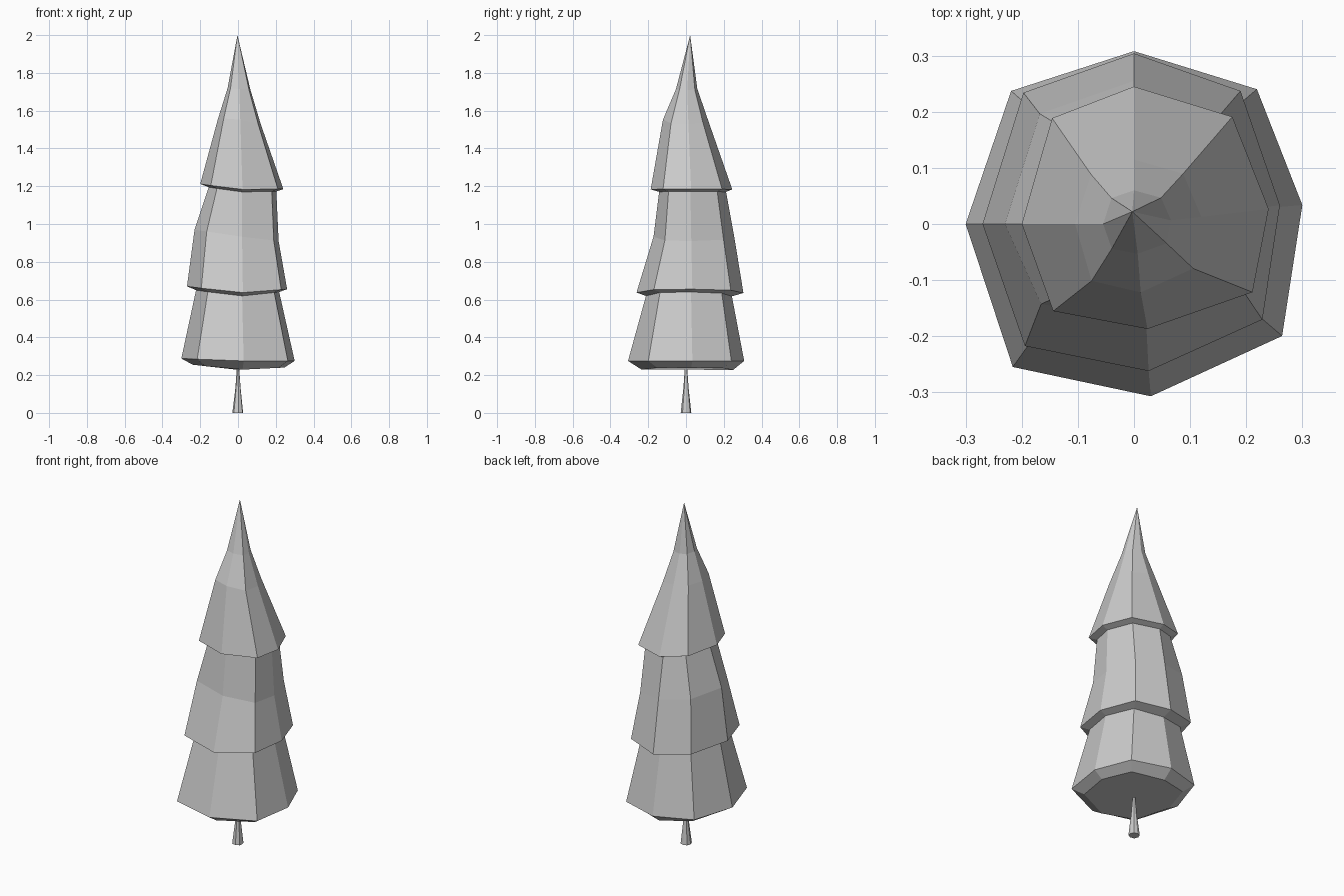
import bpy, bmesh

if "Cube" in bpy.data.objects:
    bpy.data.objects.remove(bpy.data.objects["Cube"])

# Irregular octagon outline shared by every ring (unit extents)
OUTLINE = [(0, 1), (-.73, .77), (-1, 0), (-.72, -.83),
           (.1, -1), (.88, -.65), (1, .11), (.73, .78)]


def ring(left, right, front, back, z_mid, z_left, z_right):
    """Stretch the outline to the given extents, with drooping heights."""
    pts = []
    for u, v in OUTLINE:
        x = u * right if u > 0 else -u * left
        y = v * back if v > 0 else -v * front
        z_side = z_right if u > 0 else z_left
        pts.append((x, y, z_mid + (z_side - z_mid) * abs(u)))
    return pts


def loft(name, rings, apex=None):
    """Skin rings bottom to top, closing with a point or a flat cap."""
    bm = bmesh.new()
    loops = [[bm.verts.new(p) for p in r] for r in rings]
    n = len(loops[0])
    bm.faces.new(loops[0][::-1])
    for a, b in zip(loops, loops[1:]):
        for i in range(n):
            j = (i + 1) % n
            bm.faces.new((a[i], a[j], b[j], b[i]))
    if apex:
        tip = bm.verts.new(apex)
        for i in range(n):
            bm.faces.new((loops[-1][i], loops[-1][(i + 1) % n], tip))
    else:
        bm.faces.new(loops[-1])
    bmesh.ops.recalc_face_normals(bm, faces=bm.faces)
    mesh = bpy.data.meshes.new(name)
    bm.to_mesh(mesh)
    bm.free()
    obj = bpy.data.objects.new(name, mesh)
    bpy.context.collection.objects.link(obj)
    return obj


# Foliage: three stacked skirts running up into a spire
loft("foliage", [
    ring(-.24, .245, -.235, .25, .228, .255, .24),       # underside
    ring(-.30, .30, -.307, .308, .275, .288, .275),      # lower rim
    ring(-.222, .218, -.212, .243, .617, .65, .64),      # lower neck
    ring(-.27, .26, -.262, .304, .635, .67, .655),       # middle rim
    ring(-.23, .215, -.172, .255, .935, .97, .91),       # middle bend
    ring(-.155, .203, -.142, .212, 1.17, 1.195, 1.172),  # middle neck
    ring(-.20, .24, -.187, .245, 1.183, 1.212, 1.185),   # upper rim
    ring(-.105, .12, -.122, .115, 1.555, 1.56, 1.53),    # upper bend
    ring(-.055, .066, -.053, .06, 1.715, 1.72, 1.71),    # spire base
], apex=(-.003, .022, 2.0))

# Trunk: thin stem flaring at the foot
loft("trunk", [
    ring(-.03, .027, -.028, .028, 0, 0, 0),
    ring(-.014, .014, -.014, .014, .13, .13, .13),
    ring(-.006, .006, -.006, .006, .24, .24, .24),
])
